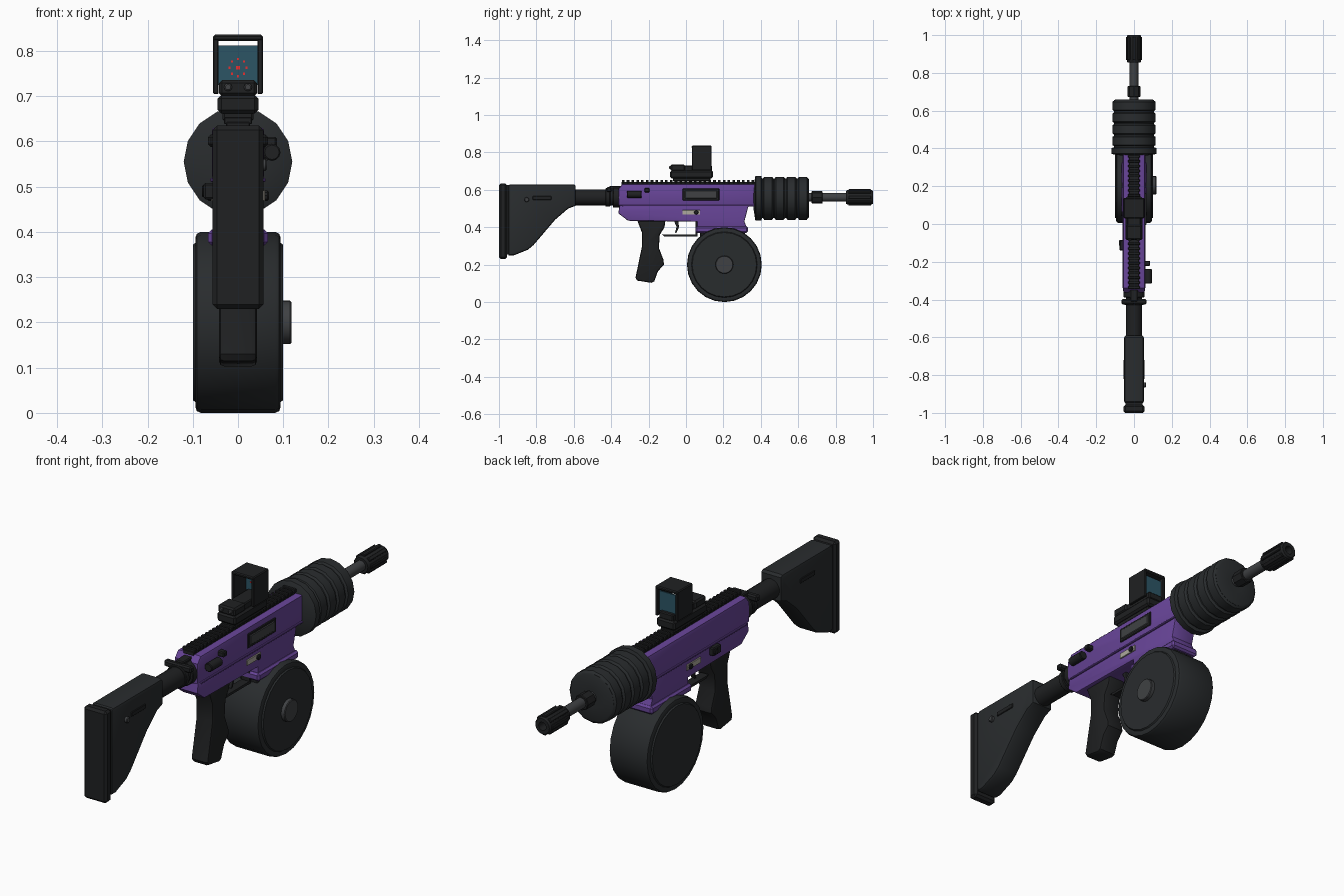
import bpy, bmesh
from math import sin, cos, pi, radians
from mathutils import Vector, Matrix


def material(name, rgb):
    m = bpy.data.materials.new(name)
    m.diffuse_color = (*rgb, 1)
    return m


BLACK = material("black_polymer", (0.014, 0.015, 0.016))
DARK = material("dark_polymer", (0.022, 0.025, 0.027))
STEEL = material("steel", (0.05, 0.053, 0.057))
PURPLE = material("purple_paint", (0.14, 0.06, 0.32))
PLATE = material("light_plate", (0.42, 0.4, 0.34))
GLASS = material("lens_glass", (0.025, 0.09, 0.13))
RED = material("reticle_red", (0.8, 0.03, 0.03))


def finish(name, bm, mat):
    bmesh.ops.recalc_face_normals(bm, faces=bm.faces[:])
    me = bpy.data.meshes.new(name)
    bm.to_mesh(me)
    bm.free()
    me.materials.append(mat)
    ob = bpy.data.objects.new(name, me)
    bpy.context.collection.objects.link(ob)
    bpy.ops.object.select_all(action='DESELECT')
    ob.select_set(True)
    bpy.context.view_layer.objects.active = ob
    bpy.ops.object.shade_smooth_by_angle(angle=radians(32))
    return ob


def profile(name, pts, half, mat, bevel=0.0, x=0.0):
    """Side outline in (y, z), extruded across x."""
    bm = bmesh.new()
    face = bm.faces.new([bm.verts.new((x - half, y, z)) for y, z in pts])
    ext = bmesh.ops.extrude_face_region(bm, geom=[face])
    bmesh.ops.translate(bm, vec=(2 * half, 0, 0),
                        verts=[g for g in ext['geom'] if isinstance(g, bmesh.types.BMVert)])
    if bevel:
        bmesh.ops.recalc_face_normals(bm, faces=bm.faces[:])
        rim = [e for e in bm.edges if abs(e.verts[0].co.x - e.verts[1].co.x) < 1e-6]
        bmesh.ops.bevel(bm, geom=rim, offset=bevel, segments=2, profile=0.5, affect='EDGES')
    return finish(name, bm, mat)


def box(name, x, y, z, mat, bevel=0.004):
    bm = bmesh.new()
    size = [b - a for a, b in (x, y, z)]
    mid = [(a + b) / 2 for a, b in (x, y, z)]
    bmesh.ops.create_cube(bm, size=1, matrix=Matrix.Translation(mid) @ Matrix.Diagonal((*size, 1)))
    if bevel:
        bmesh.ops.bevel(bm, geom=bm.edges[:], offset=bevel, segments=1, profile=0.5, affect='EDGES')
    return finish(name, bm, mat)


def lathe(name, axis, centre, prof, segs, mat):
    """Revolve (position, radius) pairs about the X or Y axis; ends are capped."""
    bm = bmesh.new()
    rings = []
    for p, r in prof:
        ring = []
        for i in range(segs):
            a, b = r * cos(2 * pi * i / segs), r * sin(2 * pi * i / segs)
            co = (p, a, b) if axis == 'X' else (a, p, b)
            ring.append(bm.verts.new(Vector(co) + Vector(centre)))
        rings.append(ring)
    for u, v in zip(rings, rings[1:]):
        for i in range(segs):
            j = (i + 1) % segs
            bm.faces.new((u[i], u[j], v[j], v[i]))
    bm.faces.new(rings[0])
    bm.faces.new(rings[-1])
    return finish(name, bm, mat)


def rod(name, axis, centre, a, b, r, mat, segs=16, c=0.003):
    return lathe(name, axis, centre, [(a, r - c), (a + c, r), (b - c, r), (b, r - c)], segs, mat)


AX = (0, 0, 0.56)  # bore line

# Stock
box("butt_pad", (-0.056, 0.056), (-1.0, -0.957), (0.23, 0.635), BLACK, 0.01)
box("butt_plate", (-0.045, 0.045), (-0.96, -0.945), (0.255, 0.625), BLACK, 0)
profile("stock", [(-0.95, 0.62), (-0.94, 0.63), (-0.6, 0.63), (-0.59, 0.62), (-0.59, 0.515), (-0.63, 0.5),
                  (-0.7, 0.44), (-0.815, 0.305), (-0.845, 0.28), (-0.92, 0.25), (-0.95, 0.25)], 0.052, DARK, 0.012)
for s in (-1, 1):
    box("stock_slot", (s * 0.053 - 0.003, s * 0.053 + 0.003), (-0.82, -0.72), (0.547, 0.567), BLACK, 0.002)
rod("stock_pin", 'X', (0, -0.852, 0.548), 0.04, 0.064, 0.013, STEEL, 12)
rod("buffer_tube", 'Y', AX, -0.62, -0.35, 0.043, BLACK)
rod("tube_collar", 'Y', AX, -0.43, -0.405, 0.05, BLACK)
rod("receiver_end_plate", 'Y', AX, -0.39, -0.355, 0.055, BLACK)
box("charging_handle", (-0.066, 0.066), (-0.425, -0.398), (0.588, 0.615), BLACK, 0.006)
box("charging_handle_bar", (-0.02, 0.02), (-0.41, -0.34), (0.592, 0.622), BLACK)

# Receiver
profile("upper_receiver", [(-0.362, 0.515), (-0.362, 0.605), (-0.34, 0.632), (0.372, 0.632), (0.372, 0.515)],
        0.058, PURPLE, 0.01)
profile("lower_receiver", [(-0.355, 0.518), (-0.362, 0.475), (-0.31, 0.435), (0.06, 0.43), (0.06, 0.4),
                           (0.325, 0.4), (0.312, 0.43), (0.335, 0.518)], 0.055, PURPLE, 0.006)
box("receiver_seam_rib", (-0.061, 0.061), (-0.34, 0.368), (0.51, 0.519), PURPLE, 0.002)
box("magazine_well_lip", (-0.066, 0.066), (0.05, 0.332), (0.37, 0.405), PURPLE, 0.008)
box("ejection_port_frame", (0.05, 0.062), (-0.018, 0.178), (0.543, 0.607), BLACK, 0.003)
box("ejection_port_cover", (0.05, 0.065), (-0.005, 0.165), (0.554, 0.597), STEEL, 0.003)
for s in (-1, 1):
    box("selector_plate", (s * 0.057 - 0.003, s * 0.057 + 0.003), (-0.02, 0.075), (0.468, 0.492), PLATE, 0.001)
    rod("selector_pin", 'X', (s * 0.06, 0.055, 0.48), -0.008, 0.008, 0.012, BLACK, 10)
box("side_catch", (-0.076, -0.05), (-0.14, -0.085), (0.472, 0.508), BLACK)
rod("side_catch_button", 'X', (0, -0.1, 0.49), -0.08, -0.05, 0.014, BLACK, 10)
rod("forward_assist", 'Y', (0.075, 0, 0.576), -0.315, -0.237, 0.019, BLACK, 12)
box("side_tab", (0.05, 0.086), (-0.222, -0.195), (0.587, 0.61), BLACK)

# Top rail
box("rail_base", (-0.026, 0.026), (-0.345, 0.365), (0.625, 0.643), BLACK, 0.002)
for i in range(28):
    y = -0.343 + i * 0.0257
    box("rail_tooth", (-0.031, 0.031), (y, y + 0.014), (0.638, 0.654), BLACK, 0.002)

# Reflex sight
box("sight_clamp", (-0.045, 0.045), (-0.085, 0.145), (0.662, 0.703), BLACK, 0.008)
box("sight_foot", (-0.034, 0.034), (-0.07, 0.13), (0.645, 0.67), BLACK)
box("sight_emitter", (-0.042, 0.042), (-0.083, -0.005), (0.7, 0.736), BLACK, 0.007)
box("sight_bed", (-0.035, 0.035), (-0.01, 0.14), (0.7, 0.73), BLACK)
for x in (-0.022, 0.022):
    rod("emitter_knob", 'Y', (x, 0, 0.72), -0.09, -0.07, 0.009, STEEL, 10)
for s in (-1, 1):
    box("sight_wall", (s * 0.049 - 0.006, s * 0.049 + 0.006), (0.032, 0.135), (0.705, 0.83), BLACK, 0.002)
box("sight_roof", (-0.055, 0.055), (0.03, 0.137), (0.822, 0.836), BLACK, 0.004)
box("sight_glass", (-0.044, 0.044), (0.118, 0.124), (0.725, 0.812), GLASS, 0)
box("reticle_dot", (-0.004, 0.004), (0.115, 0.119), (0.759, 0.767), RED, 0)
for i in range(8):
    x, z = 0.019 * cos(i * pi / 4), 0.763 + 0.019 * sin(i * pi / 4)
    box("reticle_dot", (x - 0.0025, x + 0.0025), (0.115, 0.119), (z - 0.0025, z + 0.0025), RED, 0)

# Ribbed handguard
ribs = [(0.36, 0.05), (0.37, 0.115), (0.373, 0.12), (0.402, 0.12), (0.406, 0.106)]
for i in range(4):
    y = 0.412 + i * 0.062
    ribs += [(y, 0.106), (y + 0.006, 0.115), (y + 0.048, 0.115), (y + 0.055, 0.106)]
ribs += [(0.655, 0.107), (0.658, 0.1), (0.658, 0.04)]
lathe("handguard", 'Y', (0, 0, 0.555), ribs, 16, DARK)

# Barrel and muzzle
rod("barrel", 'Y', AX, 0.6, 0.9, 0.023, STEEL)
rod("gas_block", 'Y', AX, 0.672, 0.73, 0.034, BLACK, 8)
lathe("muzzle_device", 'Y', AX, [(0.855, 0.026), (0.855, 0.034), (0.862, 0.038), (0.994, 0.038), (1.0, 0.034),
                                 (1.0, 0.018), (0.93, 0.018)], 16, BLACK)
for i in range(8):
    rib = box("muzzle_rib", (-0.009, 0.009), (0.868, 0.99), (0.03, 0.0435), BLACK, 0.003)
    rib.matrix_world = Matrix.Translation(AX) @ Matrix.Rotation(i * pi / 4, 4, 'Y')

# Drum magazine
D = (0, 0.205, 0.2)
half = [(0.082, 0.2), (0.091, 0.196), (0.094, 0.188), (0.094, 0.176), (0.1, 0.172)]
lathe("drum_magazine", 'X', D, [(-p, r) for p, r in reversed(half)] + half, 24, DARK)
rod("drum_hub", 'X', D, 0.09, 0.118, 0.048, STEEL, 20)
box("drum_feed_tower", (-0.045, 0.045), (0.075, 0.315), (0.3, 0.42), BLACK)

# Grip and trigger
profile("pistol_grip", [(-0.26, 0.435), (-0.11, 0.435), (-0.115, 0.4), (-0.14, 0.36), (-0.145, 0.29), (-0.12, 0.225),
                        (-0.118, 0.2), (-0.15, 0.165), (-0.17, 0.11), (-0.185, 0.103), (-0.262, 0.115),
                        (-0.27, 0.13), (-0.235, 0.3), (-0.235, 0.37)], 0.042, BLACK, 0.011)
profile("trigger_guard", [(-0.13, 0.362), (-0.115, 0.35), (0.062, 0.35), (0.062, 0.435), (0.05, 0.435),
                          (0.05, 0.362)], 0.02, BLACK, 0.002)
profile("trigger", [(-0.065, 0.435), (-0.04, 0.435), (-0.038, 0.4), (-0.05, 0.372), (-0.06, 0.37),
                    (-0.05, 0.402)], 0.01, BLACK, 0.002)
